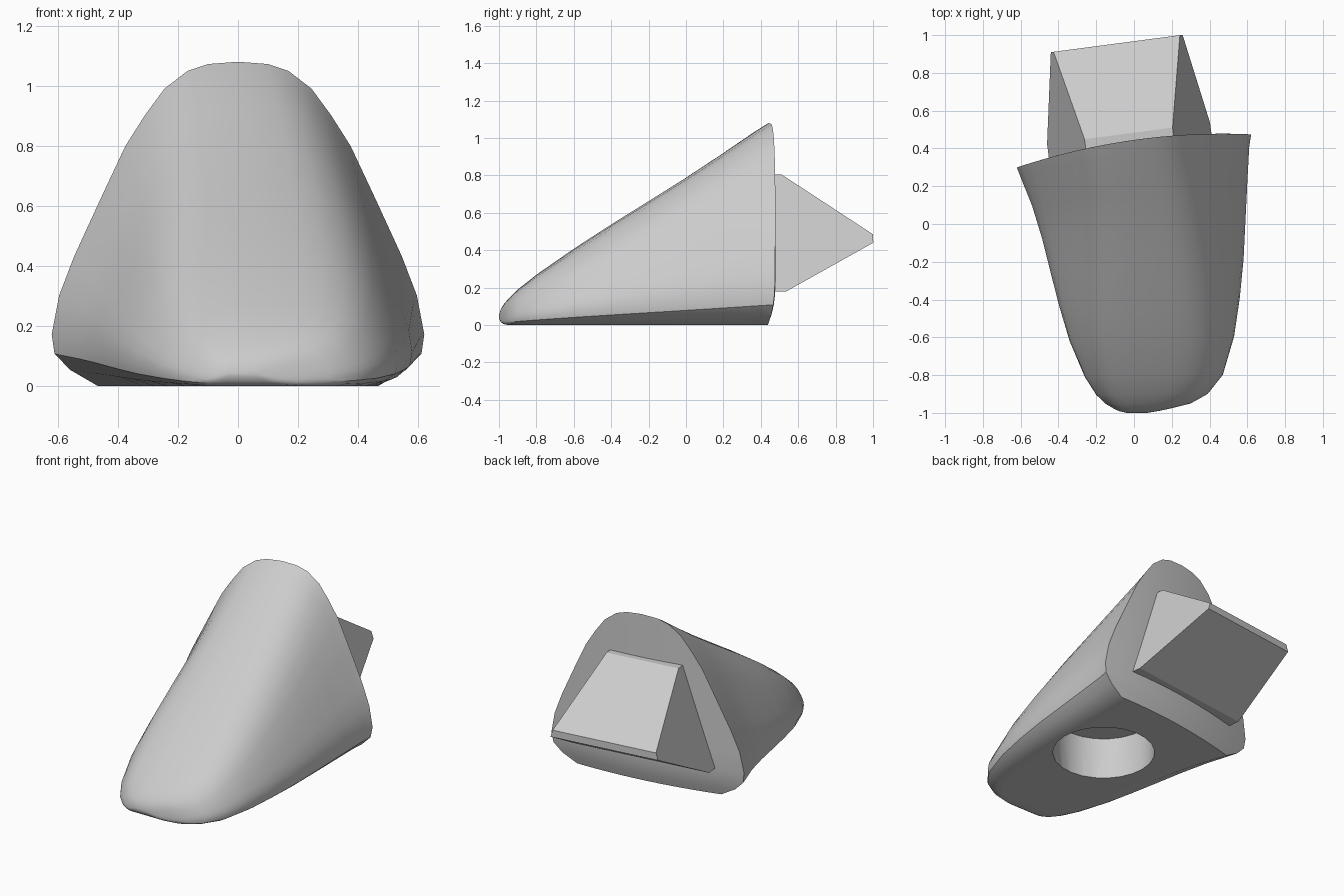
import bpy
import bmesh
from math import sin, cos, radians
from mathutils import Vector

cube = bpy.data.objects.get("Cube")
if cube:
    bpy.data.objects.remove(cube, do_unlink=True)

grey = bpy.data.materials.new("light_grey")
grey.use_nodes = True
colour = (0.6, 0.6, 0.6, 1)
grey.diffuse_color = colour
grey.node_tree.nodes["Principled BSDF"].inputs["Base Color"].default_value = colour


def make_object(name, bm):
    bmesh.ops.remove_doubles(bm, verts=bm.verts, dist=0.0005)
    bmesh.ops.recalc_face_normals(bm, faces=bm.faces)
    mesh = bpy.data.meshes.new(name)
    bm.to_mesh(mesh)
    bm.free()
    mesh.materials.append(grey)
    obj = bpy.data.objects.new(name, mesh)
    bpy.context.collection.objects.link(obj)
    return obj


def lerp(a, b, t):
    return a + (b - a) * t


# Body stations: depth, x on one side, x on the other, underside, top
stations = [
    (-1, -.04, .07, .035, .055), (-.99, -.08, .13, .015, .085),
    (-.975, -.11, .2, .005, .11), (-.95, -.15, .3, 0, .14),
    (-.9, -.2, .39, 0, .19), (-.8, -.26, .47, 0, .27),
    (-.6, -.34, .53, 0, .41), (-.4, -.395, .56, 0, .54),
    (-.2, -.442, .58, 0, .665), (0, -.487, .59, 0, .79),
    (.2, -.54, .6, 0, .92), (.38, -.6, .61, 0, 1.04),
    (.445, -.62, .62, 0, 1.08)]

# Half cross-sections (width, height), top to bottom, at the tail and the nose
tail = [(0, 1), (.16, .993), (.27, .972), (.395, .917), (.5, .835), (.605, .74),
        (.74, .575), (.88, .4), (.96, .28), (1, .16), (.985, .1), (.9, .05), (.75, 0)]
nose = [(0, 1), (.3, .99), (.5, .96), (.68, .88), (.8, .78), (.88, .66),
        (.95, .5), (.985, .37), (1, .28), (1, .18), (.98, .1), (.9, .04), (.75, 0)]
ROWS = len(tail)
STEPS = 12


def section_point(station, row, side):
    """Point on a section row; side runs from -1 to 1 across the body."""
    s, x0, x1, low, high = station
    t = (s + 1) / 1.445
    u = lerp(nose[row][0], tail[row][0], t)
    v = lerp(nose[row][1], tail[row][1], t)
    x = (x0 + x1) / 2 + side * u * (x1 - x0) / 2
    z = lerp(low, high, v)
    # the rear cut is skewed and gently bowed, and tucks in at the base
    skew = .141 * x - .15 * x * x - .04 * max(0, 1 - z / .2) ** 2
    return Vector((x, s + t * skew, z))


# Body shell
bm = bmesh.new()
sides = [1 - 2 * k / STEPS for k in range(STEPS + 1)]
loop = [(r, 1) for r in range(ROWS - 1)]
loop += [(ROWS - 1, side) for side in sides]
loop += [(r, -1) for r in range(ROWS - 2, 0, -1)]
rings = [[bm.verts.new(section_point(st, r, side)) for r, side in loop] for st in stations]
for a, b in zip(rings, rings[1:]):
    for i in range(len(loop)):
        j = (i + 1) % len(loop)
        bm.faces.new((a[i], a[j], b[j], b[i]))
bm.faces.new(rings[0])

# Bowed rear face
grid = [[bm.verts.new(section_point(stations[-1], r, side)) for side in sides]
        for r in range(ROWS)]
for a, b in zip(grid, grid[1:]):
    for k in range(STEPS):
        bm.faces.new((a[k], a[k + 1], b[k + 1], b[k]))
body = make_object("body", bm)

# Round socket in the underside
bm = bmesh.new()
bmesh.ops.create_cone(bm, cap_ends=True, segments=24, radius1=.305, radius2=.305, depth=.54)
bmesh.ops.translate(bm, verts=bm.verts, vec=(.12, -.14, 0))
cutter = make_object("socket_cutter", bm)
cutter.hide_render = True
cut = body.modifiers.new("socket", "BOOLEAN")
cut.operation = "DIFFERENCE"
cut.solver = "EXACT"
cut.object = cutter
bpy.ops.object.select_all(action="DESELECT")
body.select_set(True)
bpy.context.view_layer.objects.active = body
bpy.ops.object.modifier_apply(modifier=cut.name)
bpy.data.objects.remove(cutter, do_unlink=True)
bpy.ops.object.shade_smooth_by_angle(angle=radians(35))

# Rear wedge: a trapezoid bar, turned a little and cut to a blunt edge
angle = radians(7.5)
across = Vector((cos(angle), sin(angle), 0))
back = Vector((-sin(angle), cos(angle), 0))
bm = bmesh.new()
wedge = []
for depth, low, high in [(-.1, .18, .805), (.03, .18, .805), (.51, .44, .485)]:
    ring = []
    for z, side in [(low, -1), (low, 1), (high, 1), (high, -1)]:
        half = lerp(.435, .235, (z - .18) / .625)
        centre = Vector((-.025, .45, z))
        ring.append(bm.verts.new(centre + across * side * half + back * depth))
    wedge.append(ring)
for a, b in zip(wedge, wedge[1:]):
    for i in range(4):
        j = (i + 1) % 4
        bm.faces.new((a[i], a[j], b[j], b[i]))
bm.faces.new(wedge[0])
bm.faces.new(wedge[-1])
make_object("rear_wedge", bm)
